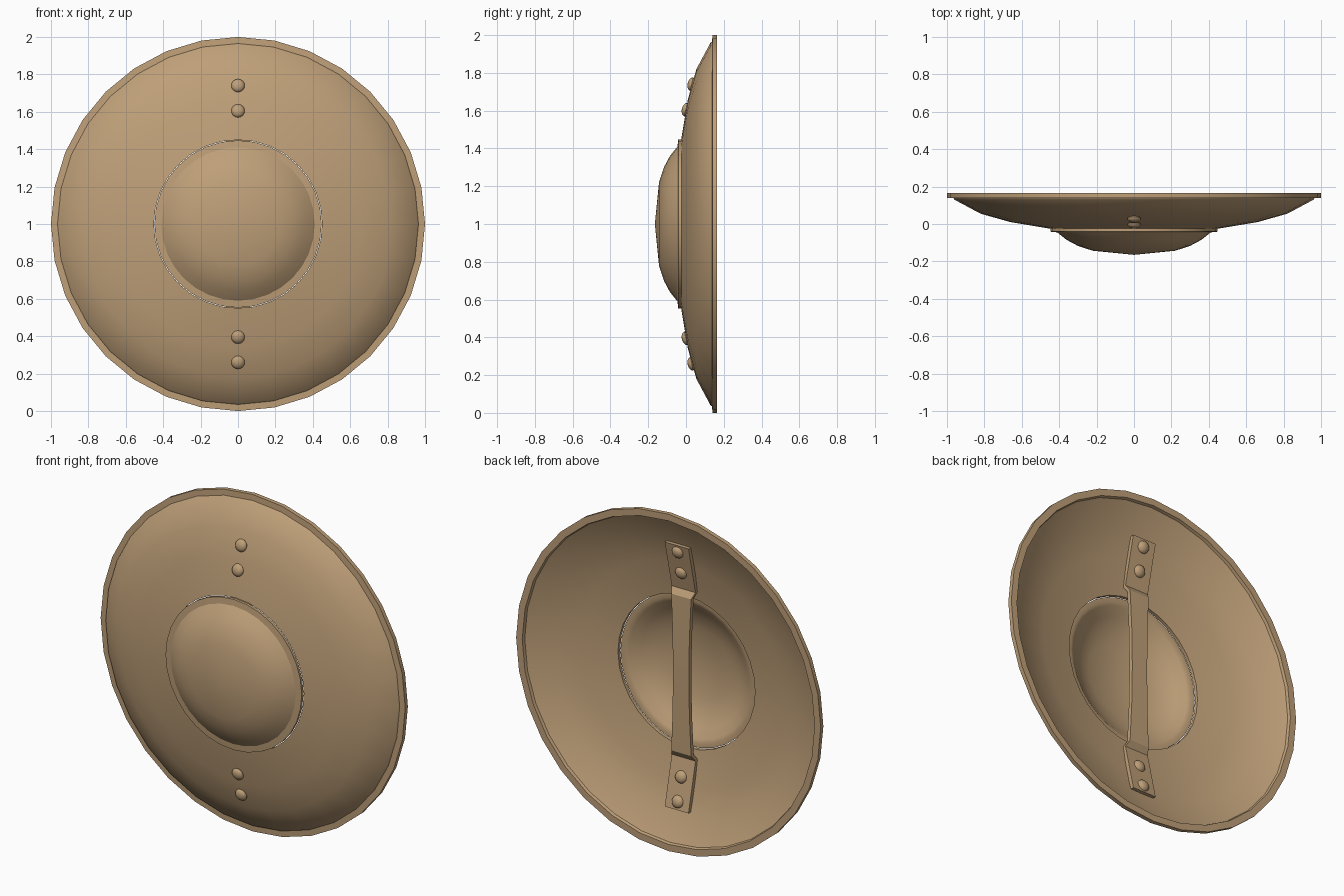
import bpy, bmesh, math
from mathutils import Matrix

if "Cube" in bpy.data.objects:
    bpy.data.objects.remove(bpy.data.objects["Cube"])

CENTRE = 1.0   # height of the shield's axis
SIDES = 32


def finish(name, bm):
    bmesh.ops.remove_doubles(bm, verts=bm.verts, dist=1e-5)
    bmesh.ops.recalc_face_normals(bm, faces=bm.faces)
    mesh = bpy.data.meshes.new(name)
    bm.to_mesh(mesh)
    bm.free()
    ob = bpy.data.objects.new(name, mesh)
    bpy.context.collection.objects.link(ob)
    mat = bpy.data.materials.get("bronze")
    if mat is None:
        mat = bpy.data.materials.new("bronze")
        mat.diffuse_color = (0.52, 0.35, 0.19, 1)
        mat.use_nodes = True
        mat.node_tree.nodes["Principled BSDF"].inputs["Base Color"].default_value = mat.diffuse_color
    mesh.materials.append(mat)
    bpy.ops.object.select_all(action='DESELECT')
    ob.select_set(True)
    bpy.context.view_layer.objects.active = ob
    bpy.ops.object.shade_smooth_by_angle(angle=math.radians(30))
    return ob


def lathe(name, profile, closed):
    """Spin (radius, y) points around the shield's front-to-back axis."""
    bm = bmesh.new()
    pts = profile + profile[:1] if closed else profile
    verts = [bm.verts.new((0, y, CENTRE + r)) for r, y in pts]
    edges = [bm.edges.new(pair) for pair in zip(verts, verts[1:])]
    bmesh.ops.spin(bm, geom=verts + edges, cent=(0, 0, CENTRE), axis=(0, 1, 0),
                   angle=math.tau, steps=SIDES)
    return finish(name, bm)


# Shallow dish with a thick rim and an open centre
lathe("dish", [(0.45, -0.025), (0.66, 0.01), (0.82, 0.055), (0.96, 0.13),
               (0.965, 0.138), (1.0, 0.14), (1.0, 0.165), (0.96, 0.165),
               (0.955, 0.148), (0.82, 0.075), (0.66, 0.03), (0.45, -0.005)], True)

# Hollow central boss with a narrow flange
lathe("boss", [(0, -0.165), (0.22, -0.143), (0.30, -0.117), (0.36, -0.085),
               (0.41, -0.045), (0.447, -0.041), (0.447, -0.024), (0.42, -0.024),
               (0.40, -0.033), (0.35, -0.07), (0.29, -0.102), (0.21, -0.128),
               (0, -0.15)], False)

# Riveted grip: (height from centre, back y, half width), mirrored downwards
half = [(0.785, 0.088, 0.078), (0.50, 0.022, 0.078), (0.465, 0.045, 0.065),
        (0.23, 0.047, 0.055)]
stations = half + [(0, 0.048, 0.052)] + [(-z, y, w) for z, y, w in reversed(half)]
bm = bmesh.new()
rings = []
for z, y, w in stations:
    rings.append([bm.verts.new((x, yy, CENTRE + z)) for x, yy in
                  ((-w, y), (w, y), (w, y - 0.024), (-w, y - 0.024))])
for a, b in zip(rings, rings[1:]):
    for i in range(4):
        j = (i + 1) % 4
        bm.faces.new((a[i], a[j], b[j], b[i]))
bm.faces.new(rings[0])
bm.faces.new(rings[-1])
finish("grip", bm)

# Domed rivets on the front of the dish and on the back of the grip
for sign, end in ((1, "upper"), (-1, "lower")):
    for r, front_y, back_y in ((0.74, 0.030, 0.078), (0.605, -0.001, 0.046)):
        for y, side in ((front_y, "front"), (back_y, "back")):
            bm = bmesh.new()
            bmesh.ops.create_uvsphere(bm, u_segments=16, v_segments=8, radius=0.036)
            bm.transform(Matrix.Translation((0, y, CENTRE + sign * r))
                         @ Matrix.Rotation(math.pi / 2 - sign * 0.22, 4, 'X')
                         @ Matrix.Diagonal((1, 1, 0.6, 1)))
            finish(f"{end}_{side}_rivet", bm)
